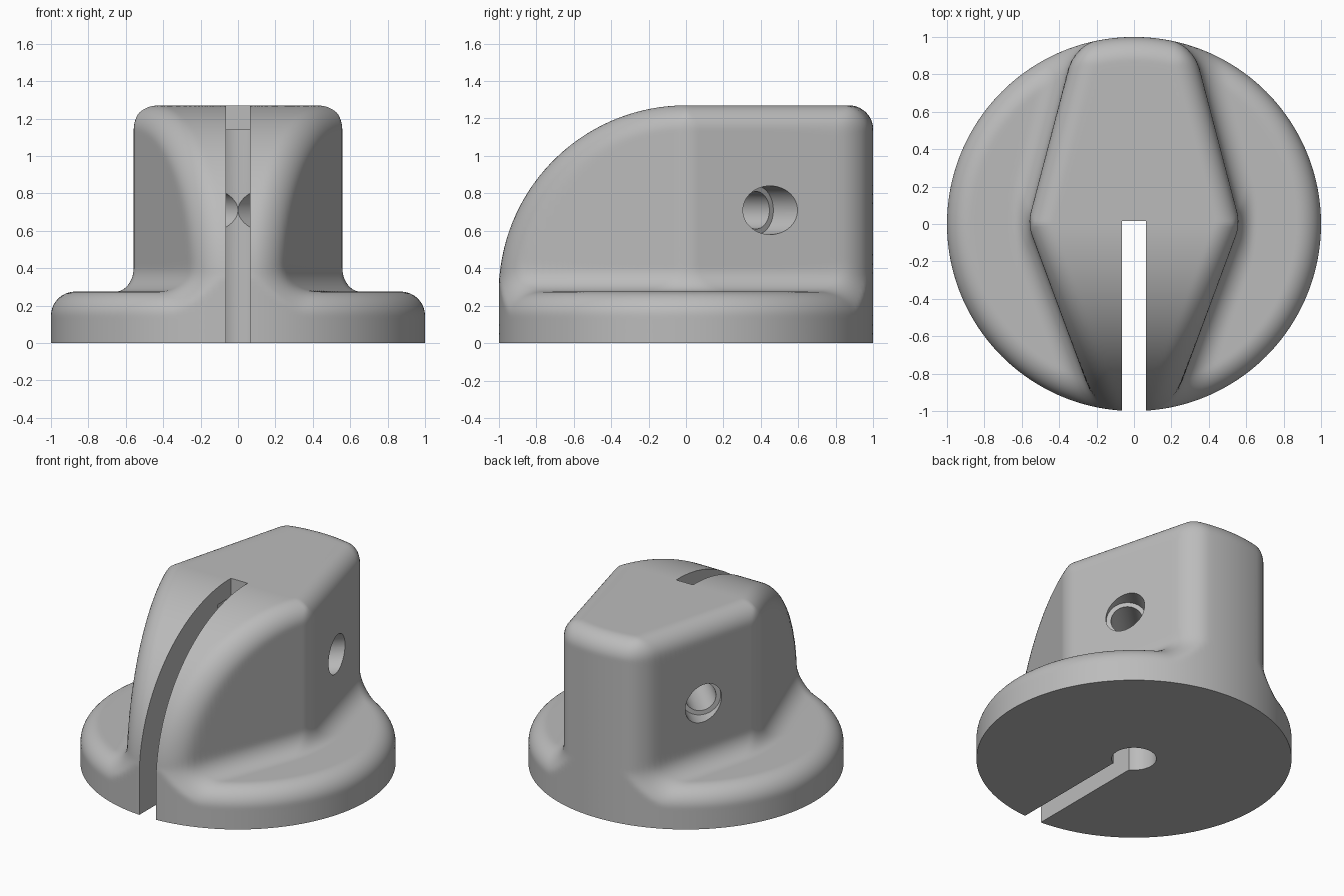
import bpy
import bmesh
from math import sin, cos, pi, hypot
from mathutils import Matrix, Vector

cube = bpy.data.objects.get("Cube")
if cube:
    bpy.data.objects.remove(cube)

FLOOR, TOP, FILLET = 0.275, 1.27, 0.13
SEGMENTS, ROWS = 192, 140


# Rounded meeting of two surfaces: a convex edge, or a concave one
def round_edge(a, b, r):
    return min(-r, max(a, b)) + hypot(max(r + a, 0), max(r + b, 0))


def round_corner(a, b, r):
    return max(r, min(a, b)) - hypot(max(r - a, 0), max(r - b, 0))


def knob(x, y, z):
    """Signed distance to the knob: negative inside."""
    x = abs(x)
    rim = hypot(x, y) - 1
    # Grip: slanted side walls, round back, flat top curving down at the front
    rear_wall = (x + 0.262 * y - 0.568) / hypot(1, 0.262)
    front_wall = (x - 0.37 * y - 0.568) / hypot(1, 0.37)
    sides = round_edge(rear_wall, front_wall, 0.035)
    sides = round_edge(sides, hypot(x, max(y, 0)) - 1, 0.1)
    crown = hypot(min(y, 0), max(z - TOP + 1, 0)) - 1
    grip = round_edge(sides, crown, FILLET)
    # Flange disc with a rounded rim, blended into the grip
    flange = round_edge(rim, z - FLOOR, FILLET)
    return max(round_corner(grip, flange, FILLET), rim)


def surface_point(angle, c):
    """Follow the diagonal r - z = c outwards to the surface."""
    r, z = max(c, 0), max(-c, 0)
    lo, hi = 0.0, 1.5
    for _ in range(18):
        t = (lo + hi) / 2
        if knob((r + t) * cos(angle), (r + t) * sin(angle), z + t) < 0:
            lo = t
        else:
            hi = t
    return (r + lo) * cos(angle), (r + lo) * sin(angle), z + lo


def new_object(name, bm):
    bmesh.ops.recalc_face_normals(bm, faces=bm.faces)
    mesh = bpy.data.meshes.new(name)
    bm.to_mesh(mesh)
    bm.free()
    obj = bpy.data.objects.new(name, mesh)
    bpy.context.collection.objects.link(obj)
    return obj


# Solid knob: rings from the crown down to the bottom edge
bm = bmesh.new()
tip = bm.verts.new((0, 0, TOP))
angles = [2 * pi * i / SEGMENTS for i in range(SEGMENTS)]
rings = []
for row in range(1, ROWS):
    c = -TOP + (1 + TOP) * row / ROWS
    rings.append([bm.verts.new(surface_point(a, c)) for a in angles])
rings.append([bm.verts.new((cos(a), sin(a), 0)) for a in angles])
for i in range(SEGMENTS):
    j = (i + 1) % SEGMENTS
    bm.faces.new((tip, rings[0][i], rings[0][j]))
    for upper, lower in zip(rings, rings[1:]):
        bm.faces.new((upper[i], lower[i], lower[j], upper[j]))
bm.faces.new(rings[-1])
body = new_object("knob_body", bm)


# Cutters
def cylinder_cutter(name, radius, start, end):
    start, end = Vector(start), Vector(end)
    axis = end - start
    turn = axis.to_track_quat('Z', 'Y').to_matrix().to_4x4()
    bm = bmesh.new()
    bmesh.ops.create_cone(bm, cap_ends=True, segments=64, radius1=radius,
                          radius2=radius, depth=axis.length,
                          matrix=Matrix.Translation((start + end) / 2) @ turn)
    return new_object(name, bm)


def box_cutter(name, low, high):
    low, high = Vector(low), Vector(high)
    bm = bmesh.new()
    bmesh.ops.create_cube(bm, size=1, matrix=Matrix.Translation((low + high) / 2)
                          @ Matrix.Diagonal((high - low).to_4d()))
    return new_object(name, bm)


cutters = [
    box_cutter("slot_cutter", (-0.065, -1.2, -0.2), (0.065, 0.015, 1.5)),
    cylinder_cutter("shaft_hole_cutter", 0.142, (0, 0, -0.2), (0, 0, 1.14)),
]
# Two stepped screw holes aimed at the shaft
for side, label in ((1, "left"), (-1, "right")):
    aim = Vector((side, 1, 0)).normalized()
    height = Vector((0, 0, 0.71))
    cutters.append(cylinder_cutter(label + "_screw_hole_cutter", 0.1,
                                   height, height + aim * 0.6))
    cutters.append(cylinder_cutter(label + "_counterbore_cutter", 0.13,
                                   height + aim * 0.53, height + aim * 1.2))

bpy.context.view_layer.objects.active = body
for cutter in cutters:
    cutter.hide_render = True
    mod = body.modifiers.new(cutter.name, 'BOOLEAN')
    mod.operation = 'DIFFERENCE'
    mod.solver = 'EXACT'
    mod.object = cutter
    bpy.ops.object.modifier_apply(modifier=mod.name)
    bpy.data.objects.remove(cutter)

# Plain grey all over
grey = bpy.data.materials.new("plain_grey")
grey.use_nodes = True
color = (0.5, 0.5, 0.5, 1)
grey.diffuse_color = color
grey.node_tree.nodes["Principled BSDF"].inputs["Base Color"].default_value = color
body.data.materials.clear()
body.data.materials.append(grey)

bpy.ops.object.select_all(action='DESELECT')
body.select_set(True)
bpy.ops.object.shade_smooth_by_angle(angle=pi / 6)
